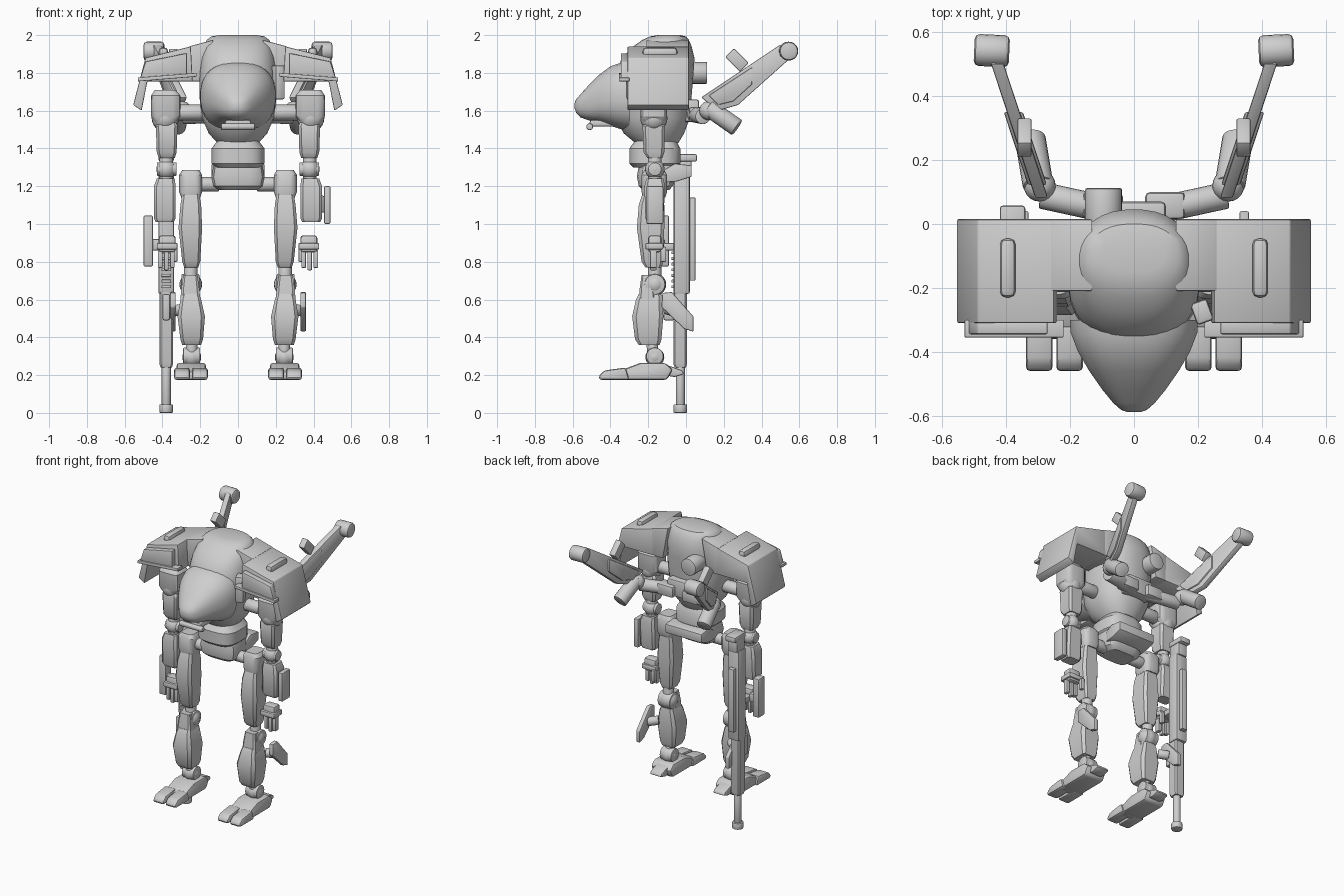
import bpy, bmesh, math
from mathutils import Vector, Matrix

grey = bpy.data.materials.new("light_grey")
grey.diffuse_color = (0.62, 0.62, 0.62, 1)


def finish(bm, name, bevel=0.0, segs=2):
    """Bevel, clean and turn a bmesh into a smooth-shaded object."""
    bmesh.ops.recalc_face_normals(bm, faces=bm.faces)
    if bevel:
        edges = [e for e in bm.edges if e.calc_face_angle(0) > 0.5]
        bmesh.ops.bevel(bm, geom=edges, offset=bevel, segments=segs, profile=0.5,
                        affect='EDGES', clamp_overlap=True)
    me = bpy.data.meshes.new(name)
    bm.to_mesh(me)
    bm.free()
    me.materials.append(grey)
    for p in me.polygons:
        p.use_smooth = True
    me.set_sharp_from_angle(angle=math.radians(32))
    ob = bpy.data.objects.new(name, me)
    bpy.context.collection.objects.link(ob)
    return ob


def box(name, x, y, z, s=1, bevel=0.01, rot=(0, 'X')):
    """Box from three (low, high) ranges; s = -1 mirrors it in x."""
    c = Vector((s * sum(x) / 2, sum(y) / 2, sum(z) / 2))
    size = (abs(x[1] - x[0]), abs(y[1] - y[0]), abs(z[1] - z[0]))
    m = Matrix.Translation(c) @ Matrix.Rotation(math.radians(rot[0]), 4, rot[1]) @ Matrix.Diagonal((*size, 1))
    bm = bmesh.new()
    bmesh.ops.create_cube(bm, size=1, matrix=m)
    return finish(bm, name, bevel)


def rod(name, a, b, r, s=1, r2=None, bevel=0.006, n=20):
    """Cylinder or cone between two points."""
    a, b = Vector((s * a[0], a[1], a[2])), Vector((s * b[0], b[1], b[2]))
    d = b - a
    m = Matrix.Translation((a + b) / 2) @ d.to_track_quat('Z', 'Y').to_matrix().to_4x4()
    bm = bmesh.new()
    bmesh.ops.create_cone(bm, cap_ends=True, segments=n, radius1=r,
                          radius2=r if r2 is None else r2, depth=d.length, matrix=m)
    return finish(bm, name, bevel)


def ball(name, c, r, s=1):
    bm = bmesh.new()
    bmesh.ops.create_uvsphere(bm, u_segments=20, v_segments=12, radius=r,
                              matrix=Matrix.Translation((s * c[0], c[1], c[2])))
    return finish(bm, name)


def loft(name, rings, s=1, n=8, p=6.0, axis='Z', bevel=0.0):
    """Skin of superellipse rings: (t, x0, x1, v0, v1); v is y, or z for axis Y."""
    off = math.pi / n
    pw = lambda v: math.copysign(abs(v) ** (2 / p), v)
    unit = [(pw(math.cos(2 * math.pi * i / n + off)), pw(math.sin(2 * math.pi * i / n + off))) for i in range(n)]
    k = max(u for u, _ in unit)
    bm = bmesh.new()
    rows = []
    for t, x0, x1, v0, v1 in rings:
        row = []
        for u, v in unit:
            x = s * ((x0 + x1) / 2 + u / k * (x1 - x0) / 2)
            w = (v0 + v1) / 2 + v / k * (v1 - v0) / 2
            row.append(bm.verts.new((x, w, t) if axis == 'Z' else (x, t, w)))
        rows.append(row)
    for a, b in zip(rows, rows[1:]):
        for i in range(n):
            j = (i + 1) % n
            bm.faces.new((a[i], a[j], b[j], b[i]))
    bm.faces.new(rows[0])
    bm.faces.new(rows[-1])
    return finish(bm, name, bevel)


def prism(name, pts, lo, hi, s=1, axis='X', bevel=0.006, lean=None):
    """Profile extruded along X (points y,z) or Y (points x,z); lean shifts x by y."""
    bm = bmesh.new()
    rows = []
    for t in (lo, hi):
        row = []
        for u, z in pts:
            x, y = (t, u) if axis == 'X' else (u, t)
            if lean:
                x += lean(y)
            row.append(bm.verts.new((s * x, y, z)))
        rows.append(row)
    for i in range(len(pts)):
        j = (i + 1) % len(pts)
        bm.faces.new((rows[0][i], rows[0][j], rows[1][j], rows[1][i]))
    bm.faces.new(rows[0])
    bm.faces.new(rows[1])
    return finish(bm, name, bevel)


# Torso shell and cockpit hood
loft("torso", [(z, -w, w, a, b) for z, w, a, b in (
    (1.43, .11, -.27, -.04), (1.48, .155, -.33, -.01), (1.56, .19, -.37, .02), (1.68, .205, -.38, .03),
    (1.80, .205, -.37, .04), (1.88, .195, -.34, .045), (1.94, .182, -.28, .03), (1.975, .165, -.23, .015),
    (1.993, .14, -.19, 0), (2.0, .10, -.15, -.03))], n=32, p=2.3)
loft("cockpit_hood", [(y, -w, w, a, b) for y, w, a, b in (
    (-.30, .20, 1.49, 1.86), (-.34, .198, 1.50, 1.855), (-.40, .175, 1.52, 1.835), (-.46, .14, 1.54, 1.79),
    (-.52, .098, 1.55, 1.73), (-.56, .065, 1.565, 1.685), (-.582, .04, 1.59, 1.66), (-.589, .018, 1.61, 1.64))],
    n=28, p=2.4, axis='Y')
rod("chin_sensor", (-.09, -.51, 1.515), (.09, -.51, 1.515), .018)
box("chin_mount", (-.07, .07), (-.51, -.36), (1.515, 1.55))
box("side_sensor", (.185, .24), (-.31, -.24), (1.66, 1.84), rot=(20, 'Z'))
rod("back_thruster", (-.095, -.03, 1.80), (-.095, .112, 1.80), .058)
box("back_pack", (-.10, .10), (-.02, .07), (1.54, 1.66), bevel=.015)

# Waist and pelvis
loft("waist", [(1.30, -.12, .12, -.28, -.05), (1.32, -.14, .14, -.30, -.03), (1.40, -.14, .14, -.30, -.03),
               (1.44, -.11, .11, -.27, -.05)], n=24, p=3)
loft("pelvis", [(1.18, -.10, .10, -.23, -.09), (1.20, -.13, .13, -.25, -.07), (1.25, -.14, .14, -.26, -.05),
                (1.31, -.13, .13, -.25, -.05)], n=16, p=4)
prism("rear_skirt", [(-.11, 1.22), (-.11, 1.29), (-.06, 1.32), (.03, 1.31), (.03, 1.25), (-.05, 1.225)], -.14, .14)

for s in (-1, 1):
    side = "left_" if s > 0 else "right_"
    # Shoulder armour
    prism(side + "shoulder_armour", [(.25, 1.94), (.49, 1.88), (.555, 1.63), (.51, 1.60), (.48, 1.755), (.24, 1.755)],
          -.31, .015, s, 'Y')
    prism(side + "shoulder_inner", [(.13, 1.975), (.26, 1.94), (.26, 1.755), (.17, 1.755)], -.21, .015, s, 'Y')
    prism(side + "shoulder_front_plate", [(.27, 1.905), (.49, 1.86), (.52, 1.765), (.27, 1.78)], -.345, -.30, s, 'Y')
    prism(side + "shoulder_front_trim", [(.22, 1.80), (.53, 1.775), (.53, 1.755), (.22, 1.78)], -.355, -.30, s, 'Y', .003)
    box(side + "shoulder_rail", (.37, .42), (-.23, -.045), (1.88, 1.935), s, .02)

    # Arm
    rod(side + "shoulder_axle", (.17, -.17, 1.59), (.32, -.17, 1.59), .042, s)
    ball(side + "shoulder_ball", (.385, -.17, 1.56), .072, s)
    loft(side + "shoulder_block", [(1.54, .33, .44, -.23, -.11), (1.57, .305, .46, -.24, -.10),
                                   (1.68, .305, .46, -.24, -.10), (1.71, .33, .44, -.22, -.12)], s, 16, 4.5)
    loft(side + "upper_arm", [(1.35, .335, .42, -.205, -.125), (1.38, .325, .43, -.225, -.115),
                              (1.52, .32, .435, -.23, -.11), (1.54, .33, .42, -.22, -.12)], s)
    ball(side + "elbow", (.38, -.165, 1.29), .052, s)
    rod(side + "elbow_pin", (.325, -.165, 1.29), (.43, -.165, 1.29), .036, s)
    rod(side + "elbow_link", (.38, -.165, 1.22), (.38, -.165, 1.37), .036, s)
    loft(side + "forearm", [(1.01, .34, .435, -.205, -.125), (1.03, .33, .445, -.215, -.12),
                            (1.20, .33, .445, -.22, -.11), (1.24, .335, .43, -.21, -.12)], s)

    # Hand
    box(side + "palm", (.33, .42), (-.20, -.13), (.85, .94), s, .015)
    box(side + "knuckles", (.32, .43), (-.215, -.12), (.865, .90), s, .008)
    for i in range(3):
        x = .335 + .032 * i
        box(side + "finger_%d" % i, (x, x + .025), (-.19, -.155), (.755 + .012 * abs(i - 1), .865), s, .006)
    box(side + "thumb", (.32, .345), (-.135, -.105), (.80, .88), s, .006)

    # Leg
    rod(side + "hip_axle", (.10, -.165, 1.21), (.22, -.165, 1.21), .038, s)
    loft(side + "hip", [(1.14, .20, .30, -.23, -.11), (1.17, .19, .312, -.235, -.10), (1.26, .19, .312, -.235, -.10),
                        (1.285, .205, .295, -.22, -.115)], s, 16, 4)
    loft(side + "thigh", [(.77, .21, .285, -.215, -.13), (.80, .20, .295, -.235, -.12), (.98, .19, .315, -.26, -.115),
                          (1.10, .195, .305, -.25, -.115), (1.16, .205, .295, -.23, -.12)], s)
    ball(side + "knee", (.25, -.165, .68), .06, s)
    rod(side + "knee_pin", (.205, -.165, .68), (.30, -.165, .68), .055, s)
    loft(side + "knee_guard", [(.60, .20, .305, -.25, -.16), (.66, .205, .30, -.245, -.17),
                               (.73, .215, .29, -.235, -.18)], s)
    rod(side + "knee_link", (.25, -.165, .60), (.25, -.165, .79), .035, s)
    loft(side + "shin", [(.36, .195, .295, -.25, -.14), (.39, .185, .305, -.27, -.13), (.51, .175, .32, -.285, -.12),
                         (.60, .195, .305, -.265, -.125), (.63, .205, .295, -.25, -.13)], s)
    rod(side + "calf_strut", (.28, -.10, .55), (.34, -.06, .54), .03, s)
    prism(side + "calf_fin", [(-.13, .56), (-.125, .635), (-.075, .64), (.04, .51), (.04, .43), (-.01, .445)],
          .33, .36, s)

    # Ankle and foot
    ball(side + "ankle", (.245, -.165, .295), .05, s)
    rod(side + "ankle_pin", (.20, -.165, .30), (.29, -.165, .30), .046, s)
    rod(side + "ankle_link", (.245, -.17, .27), (.245, -.18, .37), .03, s)
    prism(side + "foot", [(-.36, .175), (-.36, .22), (-.24, .265), (-.11, .265), (-.07, .23), (-.10, .175)],
          .17, .325, s, bevel=.015)
    prism(side + "heel", [(-.12, .20), (-.12, .26), (-.02, .225), (-.01, .205), (-.06, .19)], .20, .29, s, bevel=.008)
    for i, x in enumerate((.16, .255)):
        prism(side + "toe_%d" % i, [(-.46, .175), (-.46, .20), (-.43, .225), (-.32, .24), (-.30, .175)],
              x, x + .083, s, bevel=.014)

    # Wing boom on the back
    rod(side + "wing_arm", (.06, .04, 1.58), (.29, .09, 1.57), .042, s)
    box(side + "wing_root", (.035, .16), (.015, .10), (1.54, 1.62), s, .015)
    rod(side + "wing_pivot", (.30, .12, 1.615), (.325, .27, 1.51), .048, s)
    ball(side + "wing_joint", (.295, .12, 1.60), .05, s)
    lean = lambda y: .295 + (y - .1) * .33
    prism(side + "wing_blade", [(.08, 1.67), (.50, 1.95), (.555, 1.88), (.275, 1.63), (.17, 1.60)],
          -.02, .02, s, lean=lean)
    prism(side + "wing_panel", [(.12, 1.68), (.35, 1.83), (.35, 1.74), (.25, 1.65), (.17, 1.63)],
          -.03, .03, s, lean=lean)
    rod(side + "wing_tip", (.39, .54, 1.915), (.50, .545, 1.915), .05, s, bevel=.016)
    box(side + "wing_block", (.32, .365), (.215, .325), (1.835, 1.90), s, .006, (-45, 'X'))

# Forearm shields, one on each side at different heights
box("left_forearm_shield", (.455, .49), (-.21, -.12), (1.0, 1.20), bevel=.008)
box("left_shield_mount", (.43, .46), (-.185, -.145), (1.06, 1.15))
box("right_hand_shield", (-.50, -.45), (-.16, -.09), (.775, 1.045), bevel=.008)
box("right_shield_mount", (-.46, -.41), (-.15, -.11), (.86, .92))
box("right_hand_grip", (-.415, -.35), (-.15, -.03), (.86, .90))

# Long rifle held upright, muzzle on the ground
G, Y = -.38, -.03
rod("rifle_muzzle", (G, Y, 0), (G, Y, .045), .036)
rod("rifle_barrel", (G, Y, .03), (G, Y, .26), .024)
loft("rifle_shroud", [(.24, G - .03, G + .03, -.06, 0), (.26, G - .036, G + .036, -.067, .005),
                      (.64, G - .036, G + .036, -.067, .005)])
box("rifle_body", (G - .042, G + .042), (-.065, .02), (.63, 1.26), bevel=.01)
box("rifle_top_rail", (G - .022, G + .022), (.015, .05), (.70, 1.14), bevel=.006)
box("rifle_foregrip", (G - .02, G + .02), (-.12, -.06), (.49, .63), bevel=.01)
for i in range(7):
    box("rifle_rib_%d" % i, (G - .025, G + .025), (-.078, -.05), (.66 + .03 * i, .675 + .03 * i), bevel=.003)
box("rifle_stock", (G - .035, G + .035), (-.06, .03), (1.25, 1.34), bevel=.008)
box("rifle_butt", (G - .04, G + .04), (-.065, .058), (1.33, 1.37), bevel=.01)
